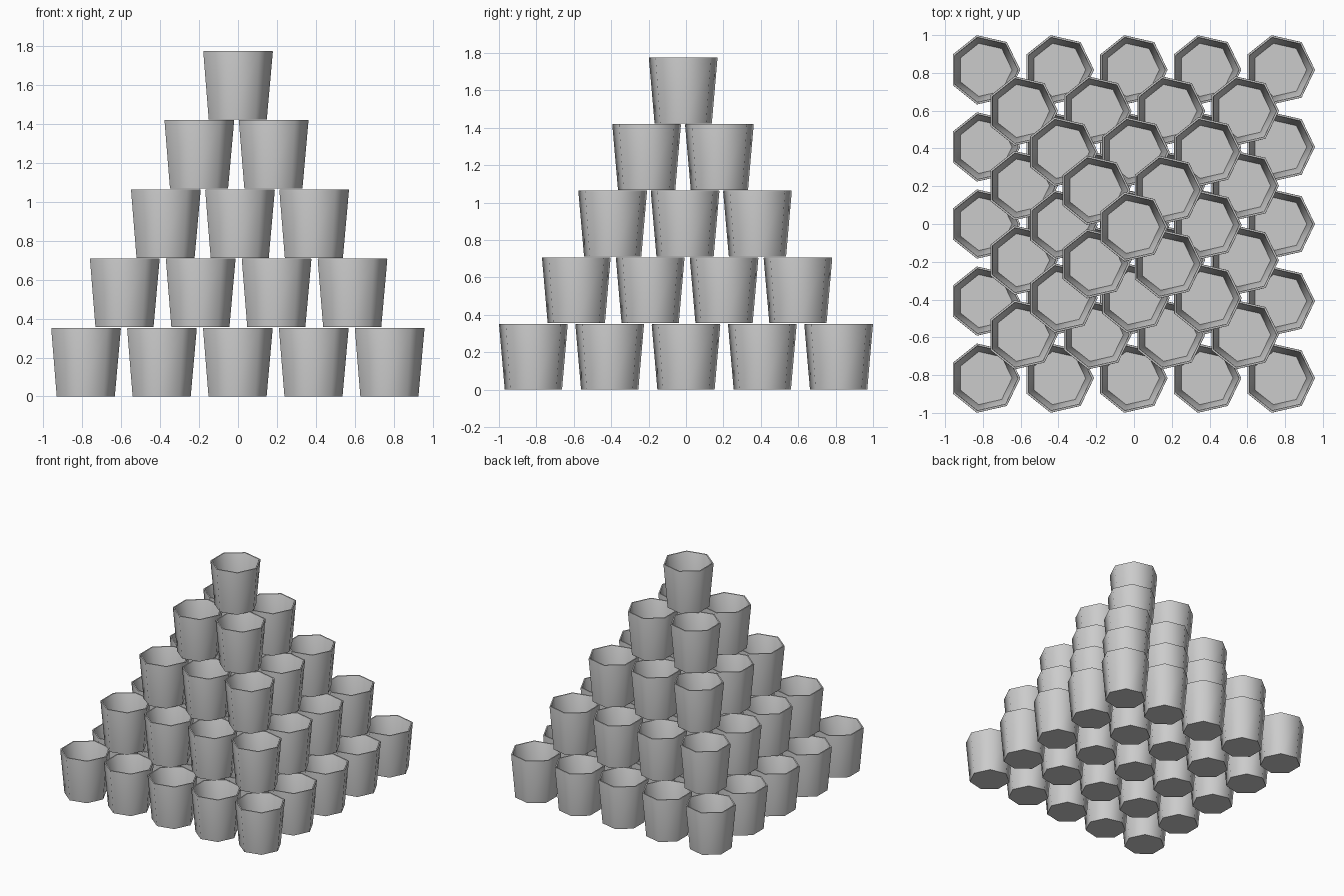
import bpy, bmesh
from math import cos, sin, tau

if "Cube" in bpy.data.objects:
    bpy.data.objects.remove(bpy.data.objects["Cube"])

SIDES = 7
PITCH = 0.356

# Cup cross-section (radius, height): outer wall, rolled rim, inner wall, floor
PROFILE = [(0.157, 0.0), (0.188, 0.346), (0.187, 0.352), (0.177, 0.352),
           (0.174, 0.346), (0.144, 0.012)]


def cup_mesh():
    bm = bmesh.new()
    rings = [[bm.verts.new((r * cos(tau * i / SIDES), r * sin(tau * i / SIDES), z))
              for i in range(SIDES)] for r, z in PROFILE]
    for a, b in zip(rings, rings[1:]):
        for i in range(SIDES):
            j = (i + 1) % SIDES
            bm.faces.new((a[i], a[j], b[j], b[i]))
    # Underside and inner floor
    bm.faces.new(rings[0][::-1])
    bm.faces.new(rings[-1])
    bmesh.ops.recalc_face_normals(bm, faces=bm.faces[:])
    mesh = bpy.data.meshes.new("cup")
    bm.to_mesh(mesh)
    bm.free()
    # Smooth around the walls, crisp at base and rim
    mesh.shade_smooth()
    mesh.set_sharp_from_angle(angle=0.95)
    return mesh


# Layers: cups per side, centre x, centre y, spacing x, spacing y
LAYERS = [
    (5, -0.010, 0.000, 0.390, 0.408),
    (4, -0.006, 0.006, 0.390, 0.395),
    (3, 0.001, -0.005, 0.381, 0.387),
    (2, -0.017, -0.016, 0.382, 0.389),
    (1, -0.009, -0.015, 0.0, 0.0),
]

# Stack of cups
mesh = cup_mesh()
for level, (n, cx, cy, sx, sy) in enumerate(LAYERS):
    for i in range(n):
        for j in range(n):
            cup = bpy.data.objects.new(f"cup_layer{level + 1}_{i + 1}_{j + 1}", mesh)
            cup.location = (cx + (i - (n - 1) / 2) * sx,
                            cy + (j - (n - 1) / 2) * sy, level * PITCH)
            bpy.context.collection.objects.link(cup)
